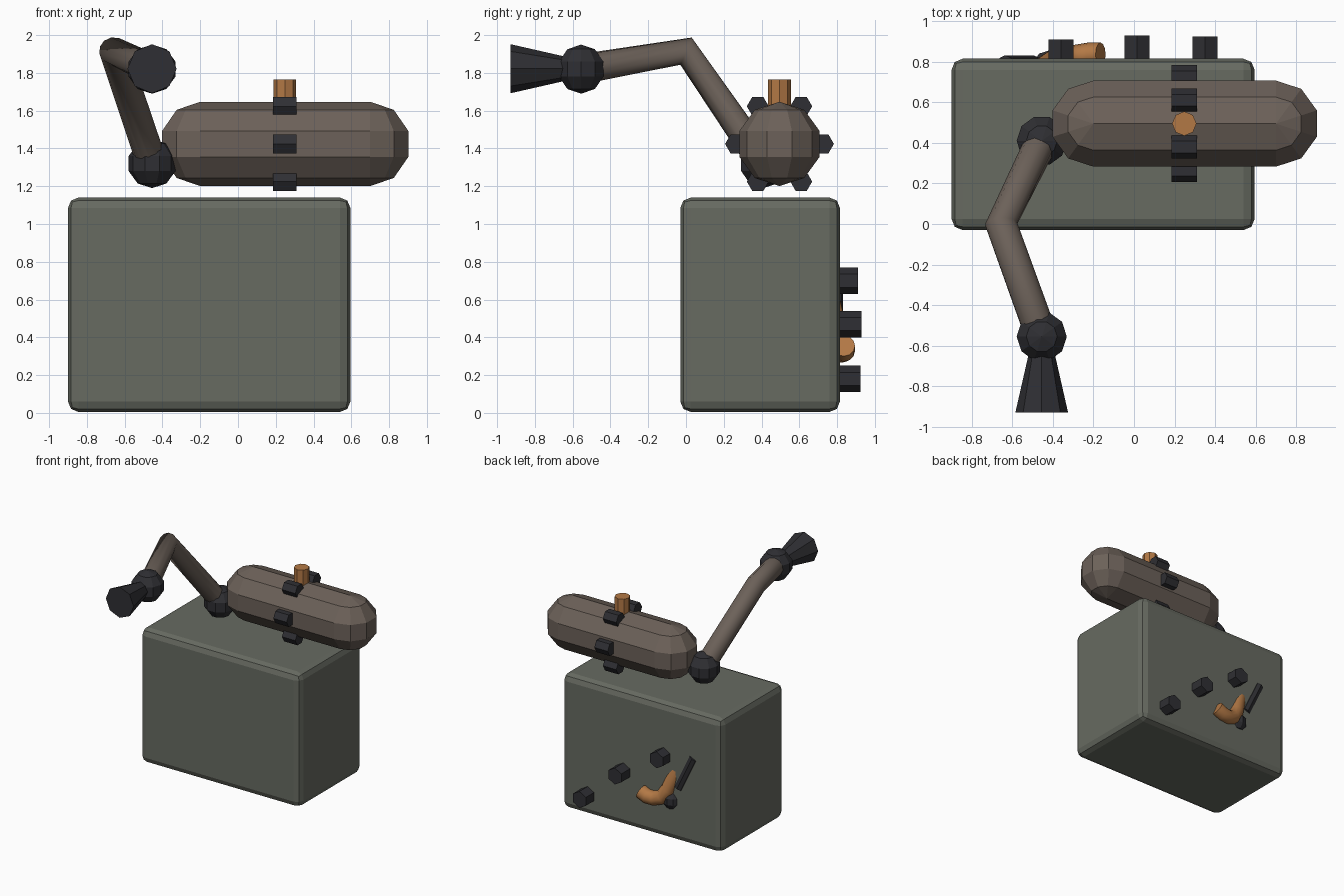
import bpy, bmesh, math
from mathutils import Vector, Matrix

if "Cube" in bpy.data.objects:
    bpy.data.objects.remove(bpy.data.objects["Cube"])


def material(name, rgb):
    m = bpy.data.materials.new(name)
    m.diffuse_color = (*rgb, 1)
    m.use_nodes = True
    m.node_tree.nodes["Principled BSDF"].inputs["Base Color"].default_value = m.diffuse_color
    return m


GREEN = material("grey_green", (0.135, 0.145, 0.12))
BROWN = material("warm_grey", (0.15, 0.12, 0.10))
DARK = material("dark", (0.028, 0.028, 0.033))
ORANGE = material("orange", (0.45, 0.19, 0.06))


def finish(name, bm, mat):
    bmesh.ops.recalc_face_normals(bm, faces=bm.faces)
    me = bpy.data.meshes.new(name)
    bm.to_mesh(me)
    bm.free()
    me.materials.append(mat)
    ob = bpy.data.objects.new(name, me)
    bpy.context.collection.objects.link(ob)
    return ob


def block(name, lo, hi, mat, bevel=0, segs=2):
    lo, hi = Vector(lo), Vector(hi)
    bm = bmesh.new()
    bmesh.ops.create_cube(bm, size=1)
    bmesh.ops.scale(bm, vec=hi - lo, verts=bm.verts)
    bmesh.ops.translate(bm, vec=(lo + hi) / 2, verts=bm.verts)
    if bevel:
        bmesh.ops.bevel(bm, geom=bm.edges[:], offset=bevel, segments=segs,
                        profile=0.5, affect='EDGES')
    return finish(name, bm, mat)


def prism(name, a, b, r1, r2, sides, mat, up=(0, 0, 1)):
    """Prism or cone from a to b, with one corner pointing along up."""
    a, b = Vector(a), Vector(b)
    axis = (b - a).normalized()
    u = Vector(up)
    u = (u - axis * u.dot(axis)).normalized()
    rot = Matrix((axis.cross(u) * -1, u, axis)).transposed().to_4x4()
    bm = bmesh.new()
    bmesh.ops.create_cone(bm, cap_ends=True, segments=sides, radius1=r1,
                          radius2=r2, depth=(b - a).length,
                          matrix=Matrix.Translation((a + b) / 2) @ rot)
    return finish(name, bm, mat)


def ball(name, c, r, mat, turn=0.0):
    bm = bmesh.new()
    bmesh.ops.create_uvsphere(bm, u_segments=10, v_segments=5, radius=r,
                              matrix=Matrix.Translation(c) @ Matrix.Rotation(turn, 4, 'Z'))
    # widest band starts on the y axis before turning
    far = max(bm.verts, key=lambda v: abs((v.co - Vector(c)).x))
    return finish(name, bm, mat)


def tube(name, pts, r, mat):
    cu = bpy.data.curves.new(name, 'CURVE')
    cu.dimensions = '3D'
    cu.bevel_depth = r
    cu.bevel_resolution = 4
    cu.use_fill_caps = True
    sp = cu.splines.new('POLY')
    sp.points.add(len(pts) - 1)
    for p, co in zip(sp.points, pts):
        p.co = (*co, 1)
    sp.use_smooth = True
    cu.materials.append(mat)
    ob = bpy.data.objects.new(name, cu)
    bpy.context.collection.objects.link(ob)
    return ob


# main body
block("body_box", (-0.9, -0.03, 0.005), (0.595, 0.815, 1.14), GREEN, 0.055)

# lying tank with faceted round ends
TY, TZ, TR = 0.495, 1.424, 0.223
prism("tank_barrel", (-0.2, TY, TZ), (0.7, TY, TZ), TR, TR, 10, BROWN)
for side, x in (("left", -0.2), ("right", 0.7)):
    ball("tank_cap_" + side, (x, TY, TZ), TR, BROWN)

# ring of six hexagonal studs round the tank
for i in range(6):
    a = i * math.pi / 3
    y, z = TY + 0.23 * math.cos(a), TZ + 0.23 * math.sin(a)
    prism(f"tank_stud_{i}", (0.185, y, z), (0.31, y, z), 0.058, 0.058, 6, DARK, (0, 1, 0))

# valve on top of the tank
prism("tank_valve", (0.248, TY, 1.58), (0.248, TY, 1.765), 0.06, 0.06, 8, ORANGE, (0, 1, 0))

# bent arm with ball joints and nozzle
shoulder, elbow, wrist = (-0.455, 0.41, 1.32), (-0.655, 0.0, 1.915), (-0.455, -0.555, 1.82)
tube("arm", [shoulder, elbow, wrist], 0.08, BROWN)
ball("shoulder_joint", shoulder, 0.13, DARK, math.pi / 2)
ball("wrist_joint", wrist, 0.13, DARK, math.pi / 2)
prism("nozzle", (-0.455, -0.6, 1.822), (-0.455, -0.93, 1.822), 0.055, 0.13, 8, DARK)

# hexagonal bolts on the back
for i, (x, z, y) in enumerate(((-0.36, 0.70, 0.91), (0.015, 0.47, 0.93), (0.35, 0.18, 0.925))):
    prism(f"back_bolt_{i}", (x, 0.76, z), (x, y, z), 0.07, 0.07, 6, DARK)

# half sunk bent pipe, its joint and the edge of a sunk flange
tube("back_pipe", [(-0.165, 0.835, 0.355), (-0.22, 0.835, 0.33), (-0.28, 0.825, 0.325),
                   (-0.35, 0.815, 0.35), (-0.395, 0.80, 0.42), (-0.46, 0.755, 0.60)],
     0.06, ORANGE)
ball("back_pipe_joint", (-0.42, 0.775, 0.34), 0.085, DARK)
prism("back_flange", (-0.495, 0.79, 0.46), (-0.635, 0.79, 0.75), 0.042, 0.042, 8, DARK, (0, 1, 0))
